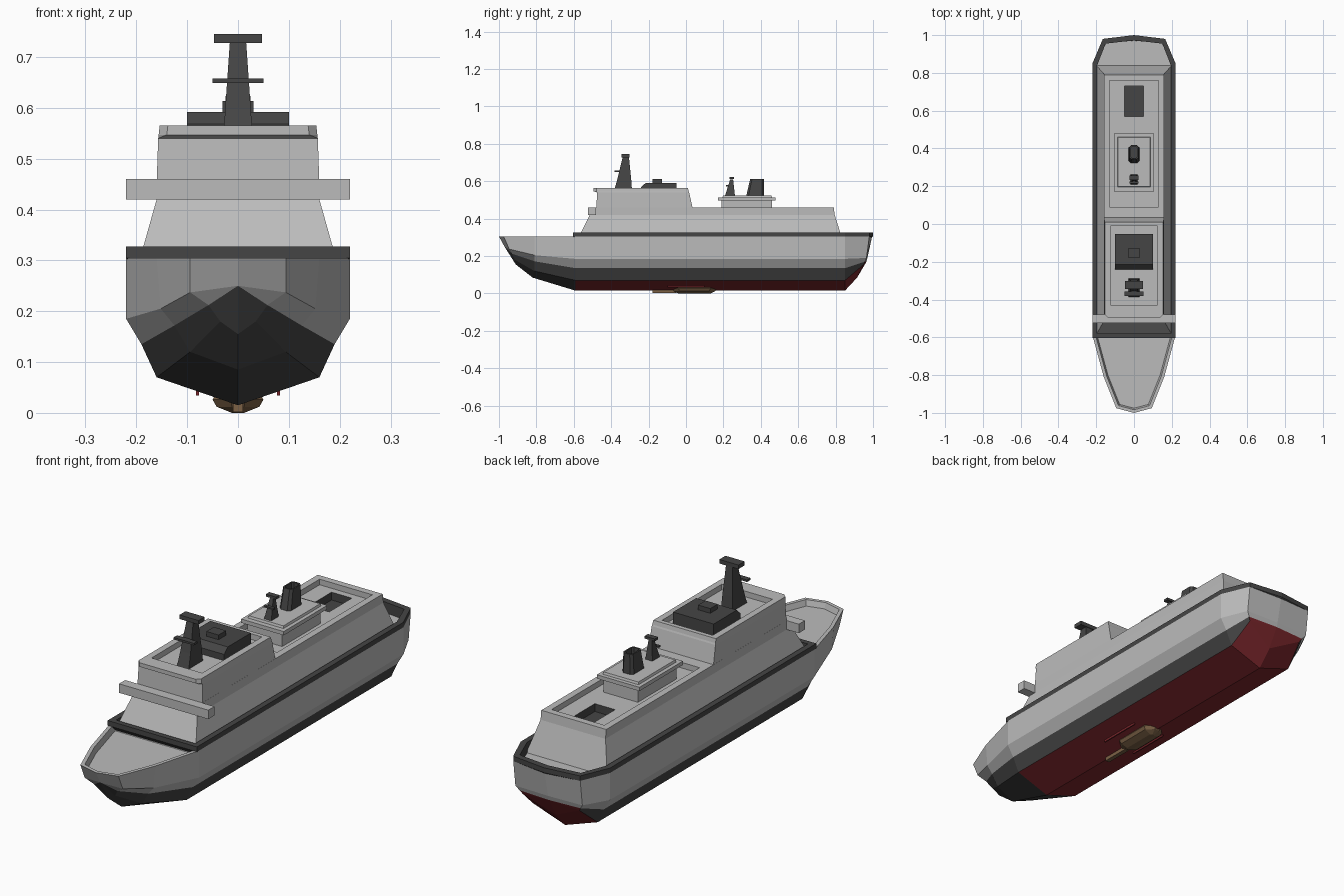
import bpy, bmesh

if "Cube" in bpy.data.objects:
    bpy.data.objects.remove(bpy.data.objects["Cube"])


def mat(name, rgb):
    m = bpy.data.materials.new(name)
    m.diffuse_color = (*rgb, 1)
    m.use_nodes = True
    m.node_tree.nodes["Principled BSDF"].inputs["Base Color"].default_value = m.diffuse_color
    return m


GREY = mat("hull_grey", (0.5, 0.5, 0.5))
DARK = mat("dark_grey", (0.06, 0.06, 0.06))
RED = mat("keel_red", (0.2, 0.02, 0.025))
BROWN = mat("pod_brown", (0.2, 0.12, 0.06))


def finish(name, bm, mats):
    bmesh.ops.remove_doubles(bm, verts=bm.verts, dist=1e-5)
    bmesh.ops.recalc_face_normals(bm, faces=bm.faces)
    me = bpy.data.meshes.new(name)
    bm.to_mesh(me)
    bm.free()
    for m in mats:
        me.materials.append(m)
    ob = bpy.data.objects.new(name, me)
    bpy.context.collection.objects.link(ob)
    return ob


def rect(x, y0, y1, c=0, d=0):
    """Symmetric rectangle outline, front corners cut by c and rear ones by d."""
    h = [(x - c, y0), (x, y0 + c), (x, y1 - d), (x - d, y1)]
    return h + [(-px, py) for px, py in reversed(h)]


def loft(name, rings, mats=(GREY,), caps=True, second_from=99):
    """Skin (z, outline) rings; faces from ring index second_from use mats[1]."""
    bm = bmesh.new()
    loops = [[bm.verts.new((x, y, z)) for x, y in o] for z, o in rings]
    n = len(loops[0])
    for i in range(len(loops) - 1):
        for k in range(n):
            a, b = loops[i], loops[i + 1]
            f = bm.faces.new((a[k], a[(k + 1) % n], b[(k + 1) % n], b[k]))
            f.material_index = int(i >= second_from)
    if caps:
        bm.faces.new(loops[0])
        bm.faces.new(loops[-1]).material_index = int(len(loops) > second_from)
    return finish(name, bm, mats)


def box(name, x, y0, y1, z0, z1, m=GREY):
    return loft(name, [(z0, rect(x, y0, y1)), (z1, rect(x, y0, y1))], (m,))


# Hull: half stations from bow to stern, each keel, chines a-c, deck edge
def mid(y):
    return [(0, y, .015), (.16, y, .07), (.19, y, .135), (.22, y, .185), (.22, y, .305)]


stations = [
    [(0, -.97, .25)] * 4 + [(0, -1, .305)],
    [(0, -.91, .155), (.035, -.915, .18), (.058, -.93, .212), (.094, -.945, .237), (.094, -.975, .305)],
    [(0, -.82, .085), (.094, -.81, .12), (.125, -.81, .172), (.152, -.81, .205), (.16, -.81, .305)],
    mid(-.59),
    mid(.85),
    [(0, .915, .085), (.14, .95, .155), (.15, .957, .17), (.165, .965, .19), (.165, .98, .305)],
    [(0, .965, .17)] * 3 + [(0, .97, .19), (0, .995, .305)],
]
bm = bmesh.new()
edges = []
for s in (1, -1):
    g = [[bm.verts.new((s * x, y, z)) for x, y, z in st] for st in stations]
    for i in range(6):
        for k in range(4):
            f = bm.faces.new((g[i][k], g[i + 1][k], g[i + 1][k + 1], g[i][k + 1]))
            if k == 0:
                f.material_index = 1 if i < 3 else 2
            elif k == 1:
                f.material_index = 2 if i == 5 else 1
    edges.append([st[4] for st in g])
deck = bm.faces.new(edges[0] + edges[1][-2:0:-1])
bmesh.ops.remove_doubles(bm, verts=bm.verts, dist=1e-5)
bmesh.ops.recalc_face_normals(bm, faces=bm.faces)
# Sunken deck inside the gunwale
deck = max(bm.faces, key=lambda f: f.calc_area() if min(v.co.z for v in f.verts) > .3 else 0)
for t in (.016, .008):
    bmesh.ops.inset_region(bm, faces=[deck], thickness=t, use_even_offset=True)
for v in deck.verts:
    v.co.z = .28
finish("hull", bm, (GREY, DARK, RED))


# Dark bulwark rail from the front of the house round the stern
def around(h):
    return h + [(-x, y) for x, y in reversed(h)]


outer = around([(.22, -.603), (.22, .85), (.165, .98), (0, 1)])
inner = around([(.195, -.58), (.195, .84), (.15, .955), (0, .972)])
loft("bulwark_rail", [(.305, outer), (.327, outer), (.327, inner), (.28, inner), (.305, outer)],
     (DARK,), caps=False)

# Main house with sunken roof and dark hatch well
loft("main_house", [
    (.278, rect(.2, -.585, .84)), (.42, rect(.16, -.515, .795)), (.46, rect(.16, -.49, .79)),
    (.46, rect(.13, .09, .76)), (.435, rect(.13, .09, .76)),
    (.435, rect(.05, .57, .73)), (.40, rect(.05, .57, .73))], (GREY, DARK), second_from=5)

# Bridge with overhanging visor and sunken roof
loft("bridge_house", [
    (.45, rect(.16, -.48, .037)), (.54, rect(.157, -.475, .017)),
    (.547, rect(.156, -.495, .014, .016)), (.565, rect(.154, -.495, .01, .016)),
    (.565, rect(.125, -.43, -.01)), (.54, rect(.125, -.43, -.01))])
box("bridge_wings", .22, -.523, -.48, .42, .46)

# Dark equipment block on the bridge roof
loft("roof_block", [(.538, rect(.1, -.24, -.052)), (.568, rect(.1, -.24, -.052)),
                    (.592, rect(.1, -.215, -.052))], (DARK,))
box("roof_block_cap", .03, -.18, -.128, .59, .613, DARK)

# Main mast
loft("main_mast", [(.538, rect(.029, -.388, -.288)), (.6, rect(.025, -.37, -.292)),
                   (.73, rect(.016, -.338, -.305))], (DARK,))
box("mast_top_bar", .047, -.345, -.302, .727, .745, DARK)
box("mast_yard", .05, -.382, -.358, .649, .658, DARK)
box("mast_yard_arm", .012, -.365, -.33, .649, .658, DARK)

# Aft deckhouse with overhanging roof plate
box("aft_deckhouse", .085, .19, .46, .43, .5)
loft("aft_roof_plate", [(.497, rect(.105, .172, .478)), (.514, rect(.105, .172, .478)),
                        (.514, rect(.088, .195, .46)), (.524, rect(.085, .198, .457))])

# Hollow funnel
loft("funnel", [(.52, rect(.028, .322, .418, .012, .012)), (.612, rect(.024, .343, .416, .01, .01)),
                (.612, rect(.018, .35, .409, .008, .008)), (.58, rect(.018, .35, .409, .008, .008))],
     (DARK,))

# Small aft mast
loft("aft_mast", [(.52, rect(.018, .208, .262)), (.61, rect(.008, .236, .252))], (DARK,))
box("aft_mast_bar", .025, .232, .256, .612, .623, DARK)
box("aft_mast_yard", .025, .214, .226, .572, .579, DARK)
box("aft_mast_arm", .006, .22, .24, .572, .579, DARK)

# Underwater pod and its nose
loft("keel_pod", [(0, rect(.012, -.04, .13, .008, .008)), (.012, rect(.042, -.065, .155, .03, .03)),
                  (.026, rect(.05, -.075, .165, .036, .036)), (.036, rect(.045, -.07, .16, .03, .03))],
     (BROWN,))
box("pod_nose", .01, -.18, -.05, .002, .022, BROWN)

# Slim bilge fins
for s, side in ((1, "right"), (-1, "left")):
    fin = box("bilge_fin_" + side, .003, -.1, .1, .034, .046, RED)
    fin.location.x = s * .08
